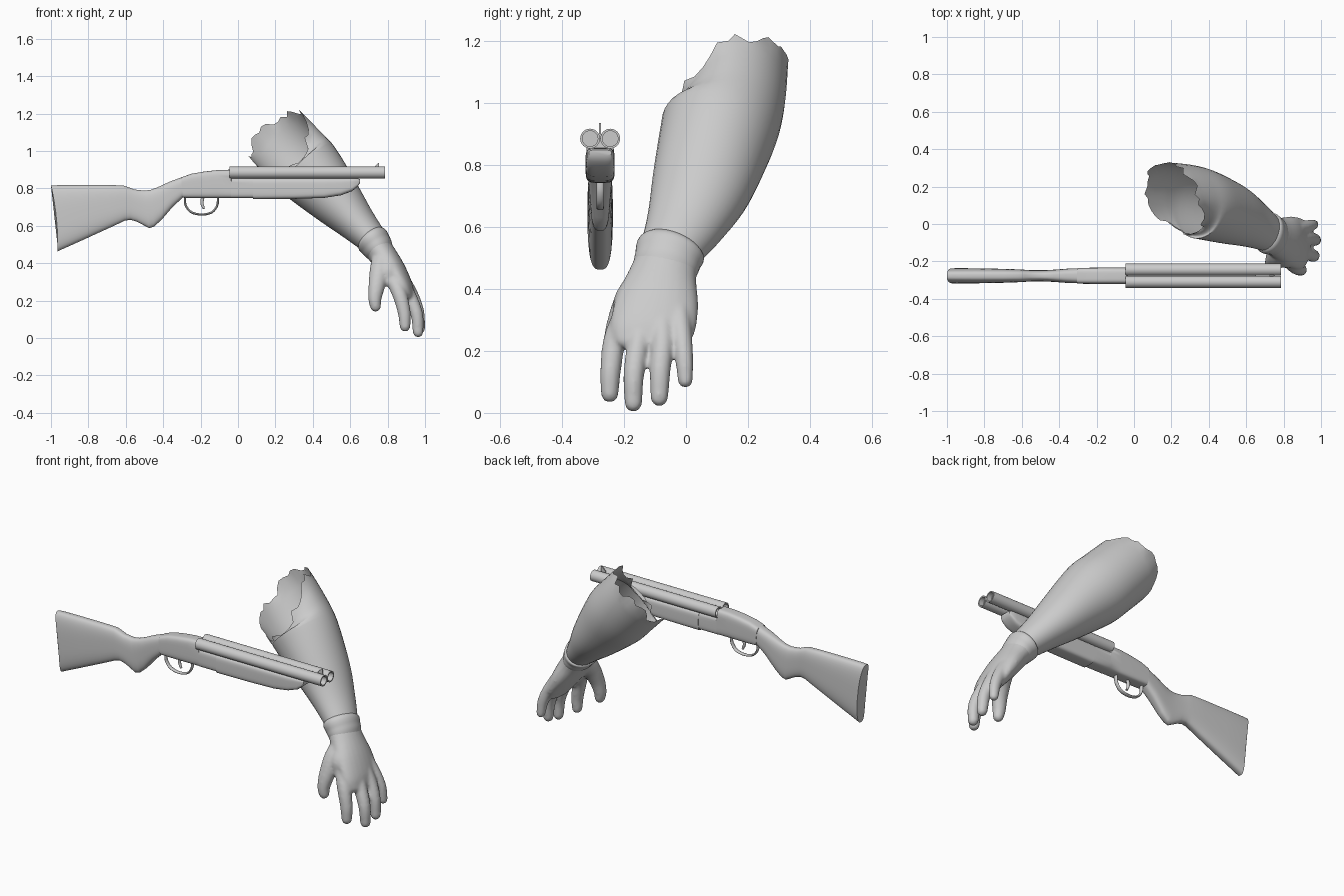
import bpy, bmesh, math, random
from mathutils import Vector

if "Cube" in bpy.data.objects:
    bpy.data.objects.remove(bpy.data.objects["Cube"])

random.seed(4)
GREY = bpy.data.materials.new("plain grey")
GREY.diffuse_color = (0.6, 0.6, 0.6, 1)
GREY.use_nodes = True
GREY.node_tree.nodes["Principled BSDF"].inputs["Base Color"].default_value = GREY.diffuse_color
GY = -0.277          # centre plane of the gun


def finish(bm, name, angle=40):
    bmesh.ops.recalc_face_normals(bm, faces=bm.faces)
    me = bpy.data.meshes.new(name)
    bm.to_mesh(me)
    bm.free()
    me.materials.append(GREY)
    ob = bpy.data.objects.new(name, me)
    bpy.context.collection.objects.link(ob)
    bpy.ops.object.select_all(action='DESELECT')
    ob.select_set(True)
    bpy.context.view_layer.objects.active = ob
    bpy.ops.object.shade_smooth_by_angle(angle=math.radians(angle))
    return ob


def skin(bm, rings, caps=(True, True)):
    """Join a list of point rings with quads; returns the vertex rings."""
    vs = [[bm.verts.new(p) for p in r] for r in rings]
    n = len(vs[0])
    for a, b in zip(vs, vs[1:]):
        for i in range(n):
            bm.faces.new((a[i], a[(i + 1) % n], b[(i + 1) % n], b[i]))
    if caps[0]:
        bm.faces.new(vs[0])
    if caps[1]:
        bm.faces.new(vs[-1])
    return vs


def catmull(pts, steps):
    p = [Vector(q) for q in pts]
    p = [p[0] * 2 - p[1]] + p + [p[-1] * 2 - p[-2]]
    out = []
    for i in range(1, len(p) - 2):
        a, b, c, d = p[i - 1:i + 3]
        for k in range(steps):
            t = k / steps
            out.append(0.5 * (2 * b + (c - a) * t + (2 * a - 5 * b + 4 * c - d) * t * t
                              + (3 * b - a - 3 * c + d) * t ** 3))
    return out + [p[-2]]


def tube(bm, stations, n=16, steps=4, caps=(True, True), start=None, tip=False):
    """Smooth elliptical tube through (x, y, z, side radius, thickness radius)."""
    q = catmull(stations, steps)
    c = [Vector(s[:3]) for s in q]
    rings = []

    def ring(p, d, ru, rv):
        v = Vector((0, 1, 0)).cross(d).normalized()
        u = d.cross(v).normalized()
        return [p + u * ru * math.cos(2 * math.pi * i / n) + v * rv * math.sin(2 * math.pi * i / n)
                for i in range(n)]

    for i, s in enumerate(q):
        d = (c[min(i + 1, len(c) - 1)] - c[max(i - 1, 0)]).normalized()
        if start:
            d = d.lerp(Vector(start), max(0, 1 - 2.5 * i / (len(q) - 1))).normalized()
        rings.append(ring(c[i], d, s[3], s[4]))
    if tip:                                  # rounded end
        for a in (25, 48, 68, 83):
            a = math.radians(a)
            rings.append(ring(c[-1] + d * s[4] * math.sin(a), d, s[3] * math.cos(a), s[4] * math.cos(a)))
    return skin(bm, rings, caps)


def block(name, stations, power=4.5, n=40, hollow=0):
    """Loft of rounded-rectangle sections: (top x, top z, bottom x, bottom z, half width)."""
    bm = bmesh.new()
    rings = []
    for k, (xt, zt, xb, zb, hw) in enumerate(stations):
        r = []
        for i in range(n):
            a = 2 * math.pi * (i + 0.5) / n
            co, si = math.cos(a), math.sin(a)
            h = math.copysign(abs(si) ** (2 / power), si) / 2 + 0.5
            y = math.copysign(abs(co) ** (2 / power), co) * hw
            bend = hollow * 4 * h * (1 - h) if k < 2 else 0     # dished butt end
            r.append((xb + (xt - xb) * h + bend, GY + y, zb + (zt - zb) * h))
        rings.append(r)
    skin(bm, rings)
    return finish(bm, name)


# --- gun ---
block("stock", [
    (-1.0, .815, -.965, .462, .040), (-.97, .817, -.94, .474, .041), (-.85, .818, -.82, .528, .04),
    (-.7, .818, -.68, .592, .037), (-.615, .816, -.605, .627, .034), (-.585, .806, -.575, .632, .032),
    (-.555, .794, -.54, .622, .03), (-.50, .788, -.475, .587, .03), (-.465, .793, -.45, .595, .031),
    (-.43, .806, -.41, .63, .033), (-.365, .836, -.35, .70, .038), (-.305, .858, -.295, .751, .04)], 3,
    hollow=.012)
block("receiver", [
    (-.305, .858, -.295, .75, .042), (-.25, .878, -.24, .748, .043), (-.18, .89, -.18, .748, .044),
    (-.11, .898, -.11, .748, .044), (-.04, .90, -.04, .748, .044), (-.036, .858, -.036, .748, .044),
    (.08, .855, .08, .748, .044)])
block("fore_end", [
    (.08, .855, .08, .742, .047), (.30, .855, .30, .744, .047), (.46, .855, .46, .749, .047),
    (.55, .855, .55, .763, .047), (.61, .855, .61, .785, .045), (.64, .853, .64, .81, .042),
    (.653, .848, .653, .83, .036)])

# --- twin barrels with a short bore at both ends ---
for side, label in ((-1, "left"), (1, "right")):
    bm = bmesh.new()
    prof = [(-.015, .025), (-.045, .025), (-.045, .032), (.785, .032), (.785, .025), (.755, .025)]
    skin(bm, [[(x, GY + side * .0325 + r * math.cos(math.pi * i / 16), .885 + r * math.sin(math.pi * i / 16))
               for i in range(32)] for x, r in prof])
    finish(bm, label + "_barrel")

bm = bmesh.new()     # front sight: small ramp blade
ramp = [(.725, .885), (.725, .912), (.748, .935), (.755, .935), (.755, .885)]
skin(bm, [[(x, GY + s * .003, z) for x, z in ramp] for s in (-1, 1)])
finish(bm, "front_sight", 20)

bm = bmesh.new()
tube(bm, [(x, GY, z, .012, .006) for x, z in
          ((-.283, .755), (-.28, .71), (-.25, .673), (-.195, .66), (-.14, .672), (-.111, .71), (-.107, .755))], 12)
finish(bm, "trigger_guard")
bm = bmesh.new()
tube(bm, [(-.188, GY, .755, .009, .01), (-.193, GY, .722, .009, .009), (-.182, GY, .69, .007, .006)], 10)
finish(bm, "trigger")

# --- sleeved arm, open and torn at the top ---
bm = bmesh.new()
rim_dir = Vector((.62, .39, -.69))
rings = tube(bm, [
    (.215, .14, 1.07, .205, .185), (.30, .125, .98, .195, .187), (.385, .10, .89, .186, .185),
    (.53, .05, .73, .163, .142), (.635, 0, .615, .13, .105), (.72, -.05, .525, .10, .08)],
    n=40, steps=5, caps=(False, False), start=rim_dir)
for k in range(8):           # the opening dips towards the front
    for v in rings[k]:
        dip = max(0, .12 - v.co.y) * .6 * (1 - k / 8)
        v.co += Vector((.35, 0, -.95)) * dip
for i, v in enumerate(rings[0]):
    v.co += rim_dir * random.uniform(-.035, .018)
finish(bm, "sleeve", 80)

# --- flared cuff lip ---
bm = bmesh.new()
tube(bm, [(.708, -.043, .538, .098, .078), (.717, -.048, .527, .111, .089), (.727, -.053, .513, .112, .089),
          (.738, -.058, .497, .108, .085), (.752, -.064, .476, .106, .081), (.768, -.07, .452, .098, .07)],
     n=32, steps=3)
finish(bm, "cuff", 80)

# --- hand: palm, thumb and four fingers fused together ---
bm = bmesh.new()
tube(bm, [(.735, -.058, .50, .10, .075), (.775, -.075, .44, .111, .074), (.83, -.092, .36, .134, .068),
          (.88, -.106, .28, .138, .054), (.905, -.11, .23, .124, .04)], n=24, tip=True)
digits = [
    [(.80, -.16, .37, .045, .045), (.858, -.225, .25, .038, .04), (.888, -.243, .14, .034, .035), (.893, -.246, .062, .029, .029)],
    [(.84, -.12, .36, .04, .04), (.908, -.15, .24, .037, .038), (.955, -.168, .13, .034, .034), (.963, -.17, .032, .029, .029)],
    [(.85, -.08, .36, .04, .04), (.922, -.075, .24, .037, .038), (.962, -.083, .14, .034, .034), (.972, -.086, .05, .029, .029)],
    [(.84, -.03, .37, .04, .04), (.912, -.015, .26, .034, .036), (.95, -.006, .18, .03, .031), (.962, -.002, .105, .025, .025)],
    [(.775, -.11, .44, .055, .055), (.76, -.175, .37, .052, .055), (.742, -.217, .28, .041, .045),
     (.732, -.233, .21, .035, .036), (.735, -.236, .17, .029, .03)]]
for d in digits:
    tube(bm, d, tip=True)
# web between thumb and index finger
tube(bm, [(.79, -.13, .42, .06, .06), (.80, -.185, .36, .05, .06), (.81, -.205, .31, .03, .035)], tip=True)
hand = finish(bm, "hand", 180)
fuse = hand.modifiers.new("fuse", 'REMESH')
fuse.mode = 'VOXEL'
fuse.voxel_size = 0.008
fuse.use_smooth_shade = True
soft = hand.modifiers.new("soften", 'SMOOTH')
soft.factor = 0.5
soft.iterations = 8
